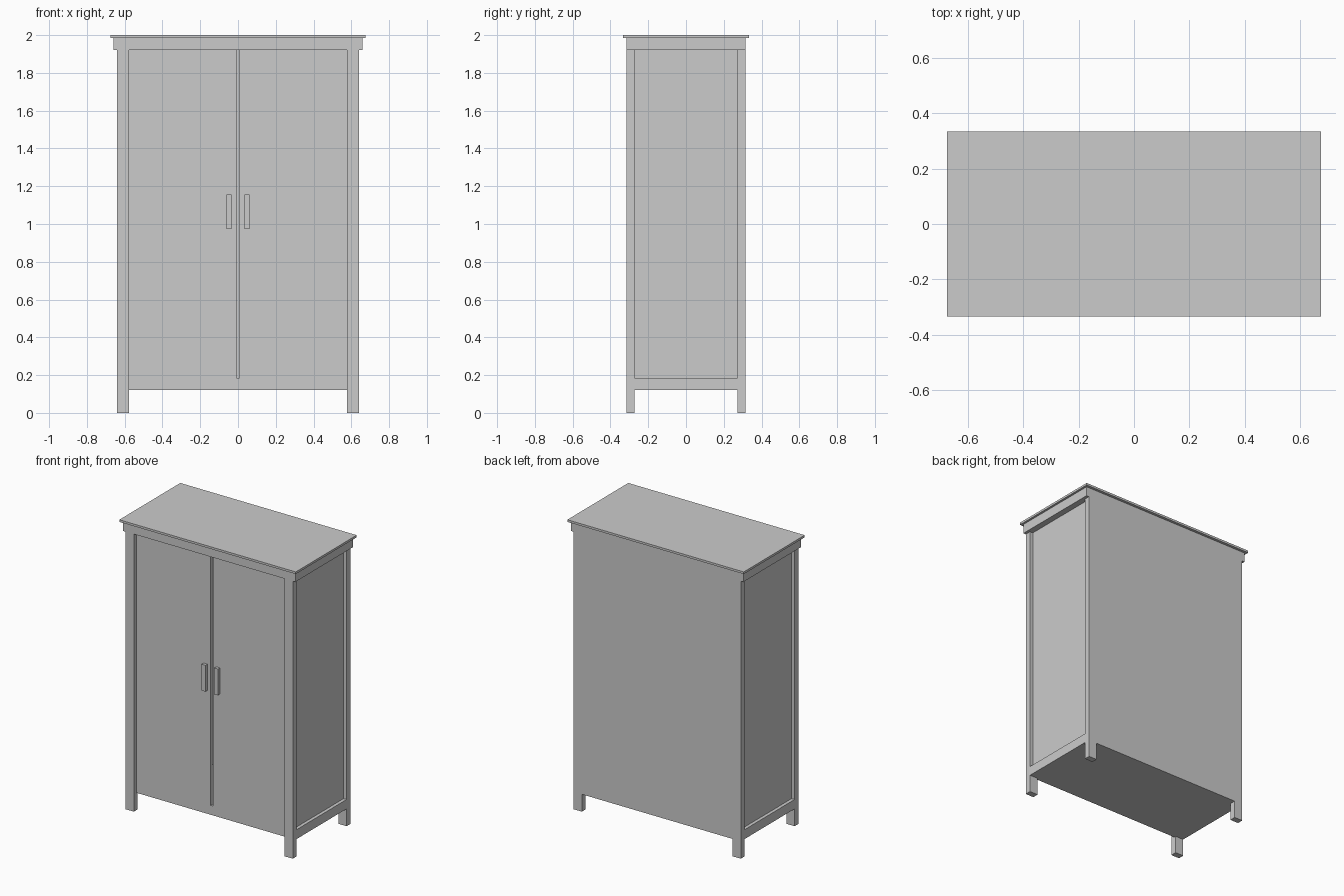
import bpy
import bmesh

if "Cube" in bpy.data.objects:
    bpy.data.objects.remove(bpy.data.objects["Cube"])


def box(name, x, y, z):
    """Axis-aligned box from (min, max) ranges."""
    bm = bmesh.new()
    bmesh.ops.create_cube(bm, size=1)
    for v in bm.verts:
        for i, (lo, hi) in enumerate((x, y, z)):
            v.co[i] = hi if v.co[i] > 0 else lo
    me = bpy.data.meshes.new(name)
    bm.to_mesh(me)
    bm.free()
    ob = bpy.data.objects.new(name, me)
    bpy.context.collection.objects.link(ob)
    return ob


def pair(name, x, y, z):
    """Box on the right and its mirror on the left."""
    box(name + "_right", x, y, z)
    box(name + "_left", (-x[1], -x[0]), y, z)


LEG_OUT, LEG_IN = 0.64, 0.577
DEPTH, LEG_Y = 0.315, 0.273
FLOOR, RAIL, HEAD = 0.12, 0.185, 1.92
DOOR_Y = -0.287

# Top board and cornice
box("top_board", (-0.675, 0.675), (-0.333, 0.333), (1.985, 2.0))
box("cornice", (-0.66, 0.66), (-DEPTH, DEPTH), (HEAD, 1.985))

# Corner posts running down into the legs
pair("front_leg", (LEG_IN, LEG_OUT), (-DEPTH, -LEG_Y), (0, HEAD))
pair("back_leg", (LEG_IN, LEG_OUT), (LEG_Y, DEPTH), (0, HEAD))

# Sides: lower rail and recessed panel
pair("side_rail", (LEG_IN, LEG_OUT), (-LEG_Y, LEG_Y), (FLOOR, RAIL))
pair("side_panel", (0.597, 0.617), (-LEG_Y, LEG_Y), (RAIL, HEAD))

# Back, bottom and front rail
box("back_panel", (-LEG_IN, LEG_IN), (0.298, DEPTH), (FLOOR, HEAD))
box("bottom_board", (-LEG_IN, LEG_IN), (-0.268, 0.298), (FLOOR, 0.14))
box("front_rail", (-LEG_IN, LEG_IN), (DOOR_Y, -0.268), (FLOOR, RAIL))

# Doors with bar handles
pair("door", (0.008, LEG_IN), (DOOR_Y, -0.265), (RAIL, HEAD))
pair("door_handle", (0.034, 0.062), (DOOR_Y - 0.022, DOOR_Y), (0.973, 1.155))
